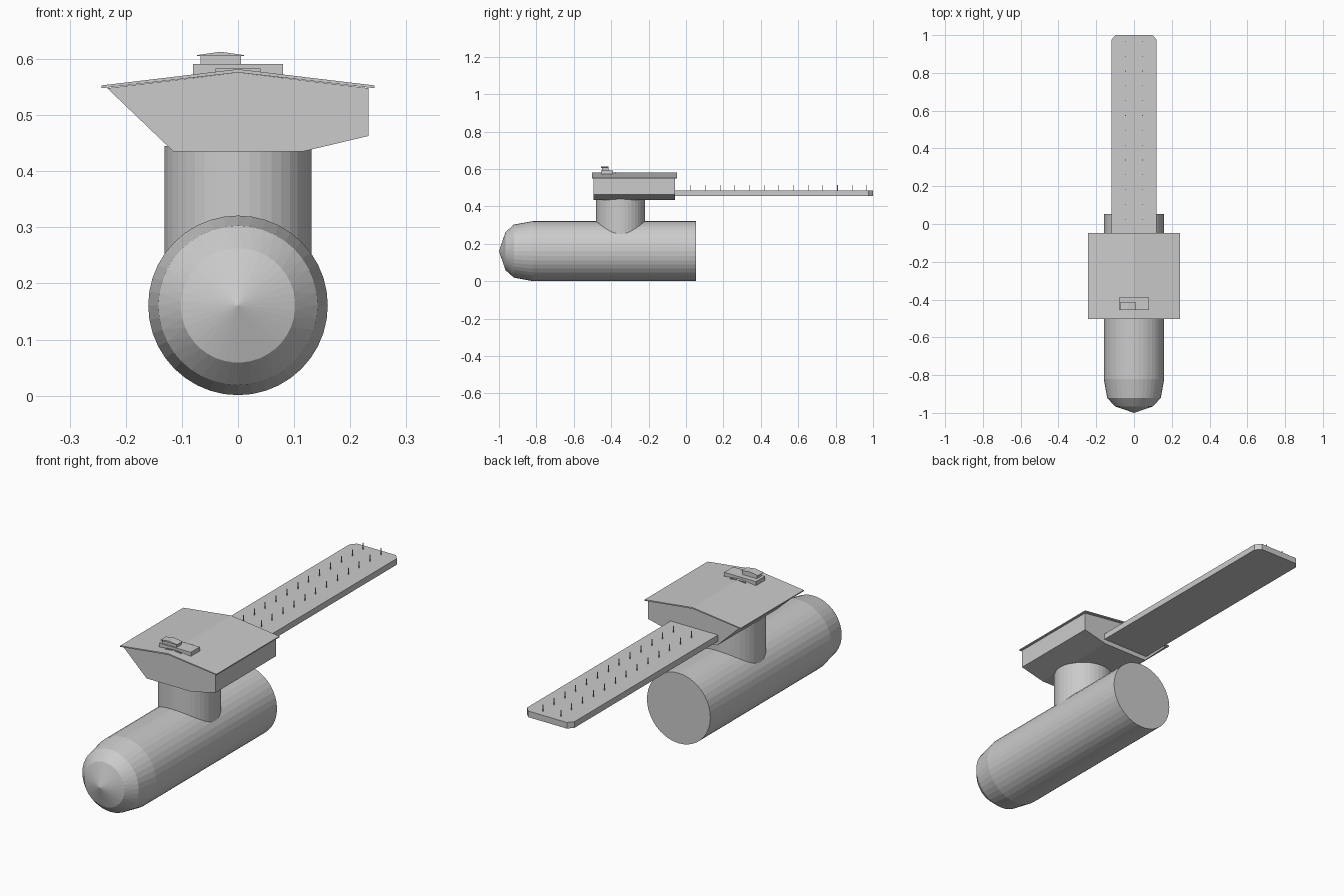
import bpy, bmesh, math

if "Cube" in bpy.data.objects:
    bpy.data.objects.remove(bpy.data.objects["Cube"])

SIDES = 40


def finish(name, bm):
    bmesh.ops.recalc_face_normals(bm, faces=bm.faces)
    me = bpy.data.meshes.new(name)
    bm.to_mesh(me)
    bm.free()
    ob = bpy.data.objects.new(name, me)
    bpy.context.collection.objects.link(ob)
    return ob


def prism(name, pts, axis, a, b):
    """Extrude a closed outline: (x, z) along y, or (x, y) along z."""
    bm = bmesh.new()
    place = (lambda u, v, t: (u, t, v)) if axis == 'y' else (lambda u, v, t: (u, v, t))
    lo = [bm.verts.new(place(u, v, a)) for u, v in pts]
    hi = [bm.verts.new(place(u, v, b)) for u, v in pts]
    bm.faces.new(lo)
    bm.faces.new(hi)
    for i in range(len(pts)):
        j = (i + 1) % len(pts)
        bm.faces.new((lo[i], lo[j], hi[j], hi[i]))
    return finish(name, bm)


def box(name, x0, x1, y0, y1, z0, z1):
    return prism(name, [(x0, y0), (x1, y0), (x1, y1), (x0, y1)], 'z', z0, z1)


# Tank lying along y, with a faceted nose whose last band is twisted half a step
bm = bmesh.new()
rings = []
for y, r, twist in [(0.053, 0.16, 0), (-0.82, 0.16, 0), (-0.92, 0.142, 0), (-0.965, 0.102, 0.5)]:
    ring = []
    for i in range(SIDES):
        a = math.tau * (i + twist) / SIDES
        ring.append(bm.verts.new((r * math.cos(a), y, 0.161 + r * math.sin(a))))
    rings.append(ring)
bm.faces.new(rings[0])
tip = bm.verts.new((0, -1, 0.161))
for i in range(SIDES):
    j = (i + 1) % SIDES
    for p, q in zip(rings[:2], rings[1:3]):
        bm.faces.new((p[i], p[j], q[j], q[i]))
    p, q = rings[2], rings[3]
    bm.faces.new((p[i], p[j], q[i]))
    bm.faces.new((p[j], q[j], q[i]))
    bm.faces.new((q[i], q[j], tip))
tank = finish("tank", bm)

# Round neck joining tank and housing
circle = [(0.131 * math.cos(math.tau * i / SIDES), -0.35 + 0.131 * math.sin(math.tau * i / SIDES))
          for i in range(SIDES)]
prism("neck", circle, 'z', 0.2, 0.445)

# Gabled housing and its overhanging roof
prism("housing", [(-0.115, 0.435), (0.115, 0.435), (0.233, 0.463), (0.233, 0.548),
                  (0, 0.576), (-0.233, 0.548)], 'y', -0.495, -0.06)
prism("roof", [(-0.243, 0.548), (0, 0.576), (0.243, 0.548), (0.243, 0.553),
               (0, 0.582), (-0.243, 0.553)], 'y', -0.503, -0.048)

# Small raised blocks on the roof
box("roof_block", -0.08, 0.08, -0.455, -0.39, 0.565, 0.591)
box("cap_block", -0.067, 0.005, -0.45, -0.415, 0.59, 0.606)
prism("cap_roof", [(-0.073, 0.605), (0.011, 0.605), (0.011, 0.607), (-0.031, 0.613),
                   (-0.073, 0.607)], 'y', -0.455, -0.415)
for i, y in enumerate((-0.465, -0.375)):
    box(f"roof_strip_{i}", -0.04, 0.04, y - 0.001, y + 0.001, 0.574, 0.583)

# Long flat deck with clipped far corners
prism("deck", [(-0.12, -0.07), (0.12, -0.07), (0.12, 0.975), (0.098, 1.0),
               (-0.098, 1.0), (-0.12, 0.975)], 'z', 0.456, 0.484)

# Two rows of thin pins on the deck
for side, x in (("left", -0.045), ("right", 0.045)):
    for k in range(13):
        y = 0.025 + 0.0785 * k
        w = 0.0015
        box(f"pin_{side}_{k}", x - w, x + w, y - w, y + w, 0.48, 0.514)
